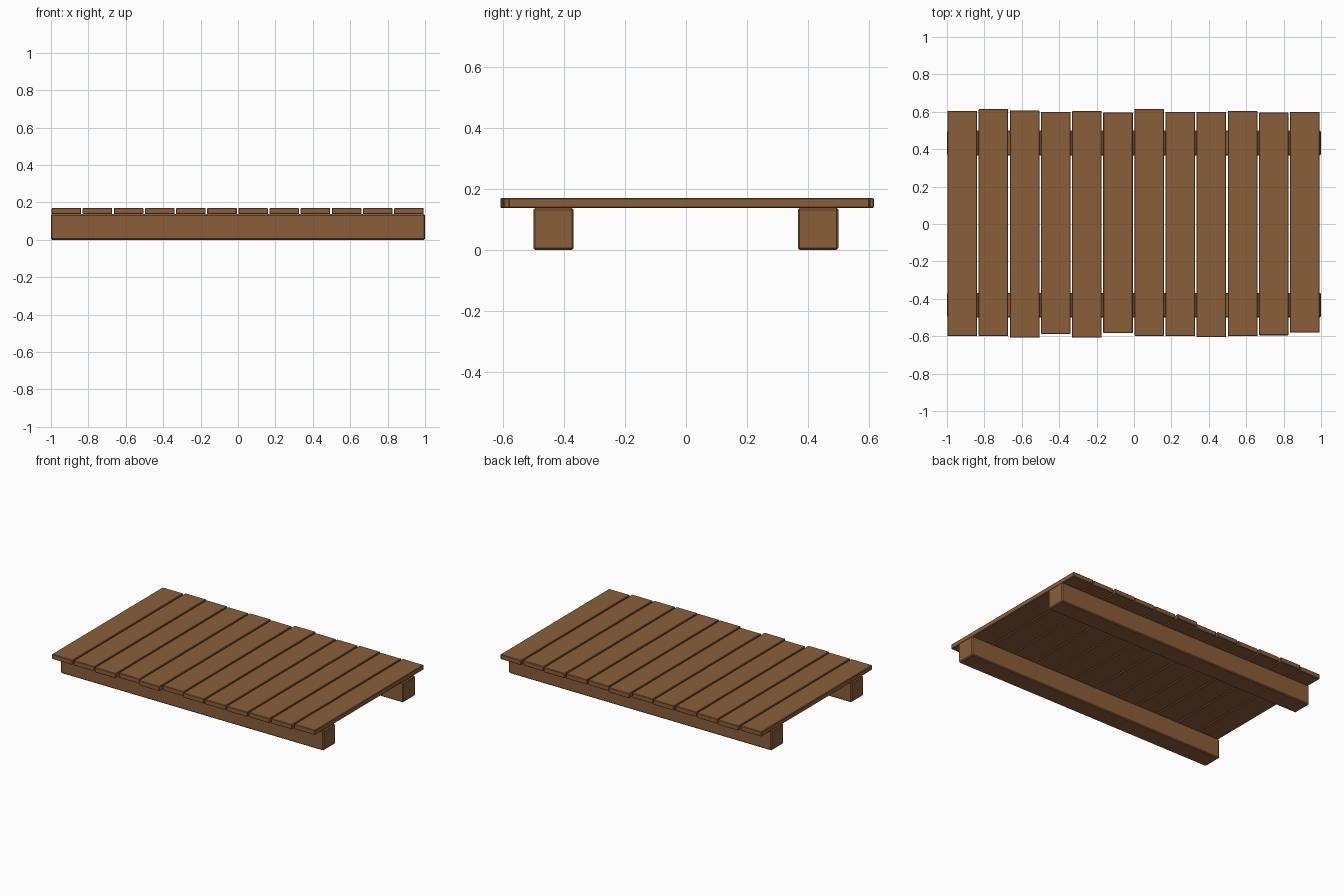
import bpy, bmesh
from mathutils import Matrix

if "Cube" in bpy.data.objects:
    bpy.data.objects.remove(bpy.data.objects["Cube"])

wood = bpy.data.materials.new("brown wood")
wood.diffuse_color = (0.26, 0.113, 0.042, 1)
wood.use_nodes = True
wood.node_tree.nodes["Principled BSDF"].inputs["Base Color"].default_value = wood.diffuse_color


def board(name, lo, hi, bevel):
    """Box between two corners with a small chamfer."""
    size = [b - a for a, b in zip(lo, hi)]
    mid = [(a + b) / 2 for a, b in zip(lo, hi)]
    bm = bmesh.new()
    bmesh.ops.create_cube(bm, size=1, matrix=Matrix.Diagonal((*size, 1)))
    bmesh.ops.bevel(bm, geom=bm.edges[:], offset=bevel, segments=1,
                    affect='EDGES', profile=0.5)
    mesh = bpy.data.meshes.new(name)
    bm.to_mesh(mesh)
    bm.free()
    mesh.materials.append(wood)
    ob = bpy.data.objects.new(name, mesh)
    ob.location = mid
    bpy.context.collection.objects.link(ob)
    return ob


# Two long support beams
board("front_beam", (-1, -0.5, 0), (1, -0.368, 0.137), 0.006)
board("back_beam", (-1, 0.366, 0), (1, 0.499, 0.137), 0.006)

# Deck planks with slightly uneven ends (front y, back y)
ends = [(-0.600, 0.605), (-0.600, 0.615), (-0.608, 0.607), (-0.588, 0.600),
        (-0.608, 0.604), (-0.582, 0.596), (-0.598, 0.615), (-0.600, 0.600),
        (-0.604, 0.600), (-0.600, 0.604), (-0.595, 0.596), (-0.581, 0.600)]
pitch = 0.1665
for i, (y0, y1) in enumerate(ends):
    x0 = -0.997 + i * pitch
    board(f"deck_plank_{i + 1}", (x0, y0, 0.137), (x0 + 0.158, y1, 0.17), 0.003)
